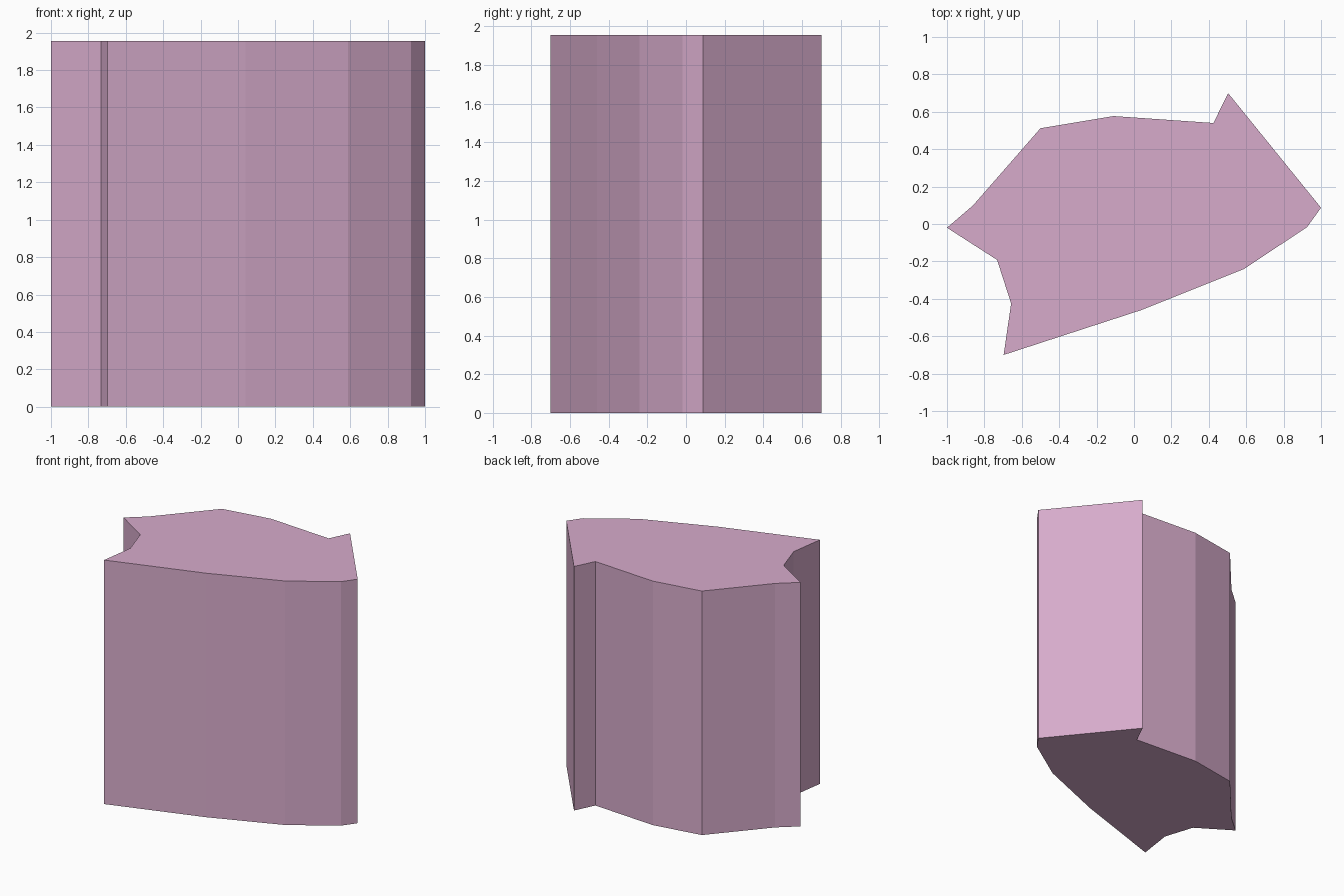
import bpy
import bmesh

if "Cube" in bpy.data.objects:
    bpy.data.objects.remove(bpy.data.objects["Cube"])

HEIGHT = 1.955

# Outline of the prism seen from above, clockwise from the left tip
OUTLINE = [
    (-1.0, -0.02), (-0.86, 0.10), (-0.50, 0.512), (-0.11, 0.577),
    (0.425, 0.54), (0.503, 0.70), (1.0, 0.087), (0.925, -0.017),
    (0.587, -0.241), (0.04, -0.46), (-0.697, -0.70), (-0.657, -0.425),
    (-0.732, -0.192),
]

# Single flat colour
mauve = bpy.data.materials.new("dusty mauve")
mauve.diffuse_color = (0.68, 0.41, 0.60, 1.0)
mauve.use_nodes = True
mauve.node_tree.nodes["Principled BSDF"].inputs["Base Color"].default_value = mauve.diffuse_color

# Prism: the outline extruded straight up
bm = bmesh.new()
base = bm.faces.new([bm.verts.new((x, y, 0.0)) for x, y in OUTLINE])
extruded = bmesh.ops.extrude_face_region(bm, geom=[base], use_keep_orig=True)
top_verts = [v for v in extruded["geom"] if isinstance(v, bmesh.types.BMVert)]
bmesh.ops.translate(bm, verts=top_verts, vec=(0, 0, HEIGHT))
bmesh.ops.recalc_face_normals(bm, faces=bm.faces)

mesh = bpy.data.meshes.new("irregular_prism")
bm.to_mesh(mesh)
bm.free()
mesh.materials.append(mauve)
bpy.context.collection.objects.link(bpy.data.objects.new("irregular_prism", mesh))
